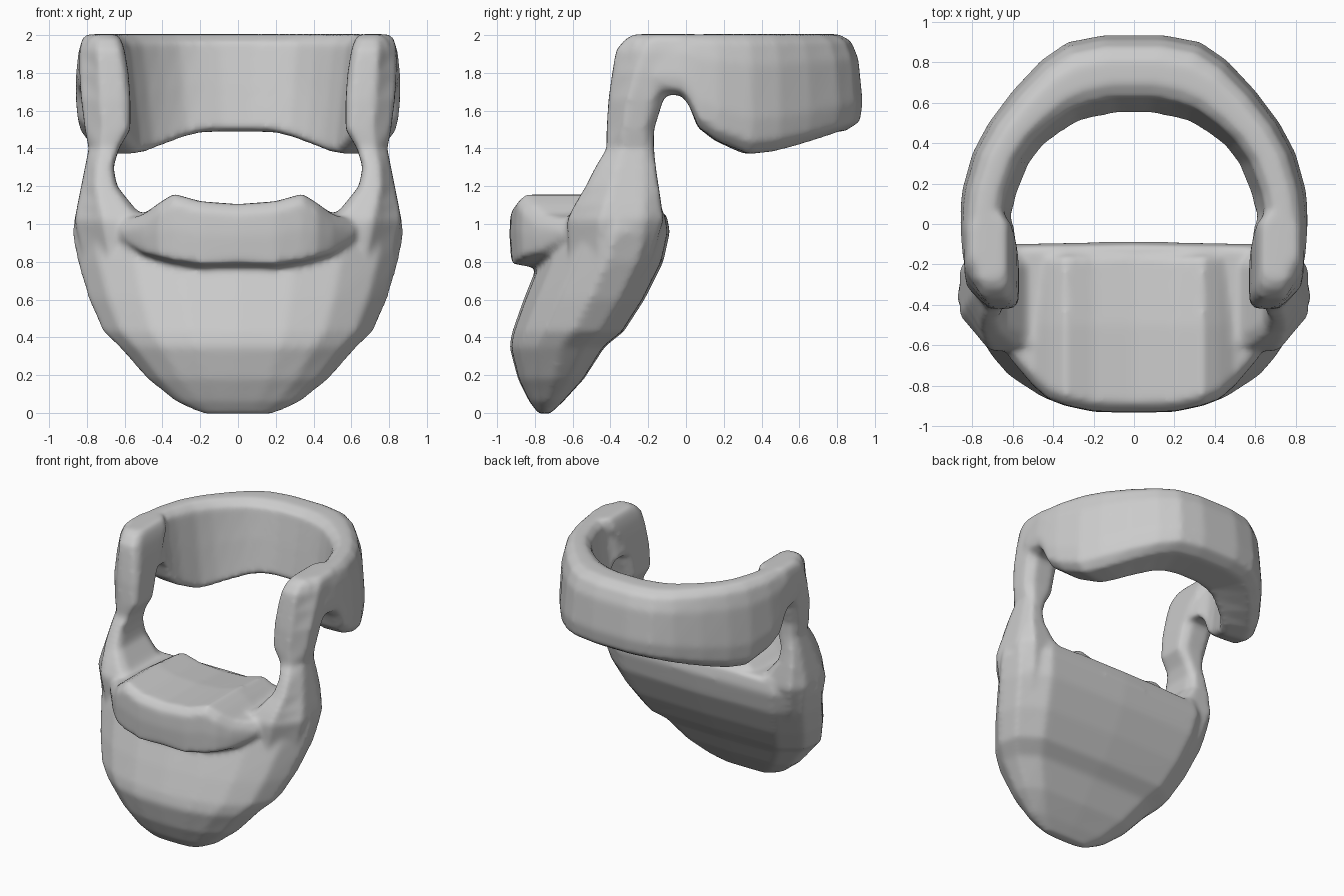
import bpy, bmesh
from math import radians

if "Cube" in bpy.data.objects:
    bpy.data.objects.remove(bpy.data.objects["Cube"])

parts = []


def loft(name, rings):
    """Skin a list of equal-length closed rings and cap both ends."""
    bm = bmesh.new()
    loops = [[bm.verts.new(p) for p in ring] for ring in rings]
    n = len(loops[0])
    for a, b in zip(loops, loops[1:]):
        for i in range(n):
            j = (i + 1) % n
            bm.faces.new((a[i], a[j], b[j], b[i]))
    bm.faces.new(loops[0])
    bm.faces.new(loops[-1])
    bmesh.ops.recalc_face_normals(bm, faces=bm.faces)
    me = bpy.data.meshes.new(name)
    bm.to_mesh(me)
    bm.free()
    ob = bpy.data.objects.new(name, me)
    bpy.context.collection.objects.link(ob)
    parts.append(ob)


def lerp(a, b, t):
    return a + (b - a) * t


# Beard: horizontal slices (z, half width, front y, back y)
half = [(0, 0), (.35, .02), (.64, .11), (.87, .29), (1, .54), (.96, .8), (.74, .98), (0, 1)]
outline = half + [(-u, v) for u, v in reversed(half[1:-1])]
slices = [(-.005, .19, -.78, -.72), (.06, .33, -.83, -.65), (.18, .48, -.89, -.54),
          (.35, .63, -.935, -.43), (.43, .715, -.92, -.33), (.6, .79, -.86, -.22),
          (.8, .85, -.78, -.12), (.96, .88, -.71, -.085), (1.06, .86, -.65, -.105)]
loft("beard", [[(u * w, lerp(f, b, v), z) for u, v in outline] for z, w, f, b in slices])

# Moustache with its flat top running back: slices along x (x, front y, bottom z, top z)
cuts = [(.62, -.66, .9, 1.02), (.5, -.80, .83, 1.05), (.42, -.87, .81, 1.11),
        (.34, -.90, .79, 1.16), (.2, -.93, .77, 1.12), (0, -.935, .775, 1.105)]
cuts = [(-x, f, b, t) for x, f, b, t in cuts] + list(reversed(cuts[:-1]))
loft("moustache", [[(x, -.45, b), (x, f + .12, b), (x, f + .01, b + .02),
                    (x, f, lerp(b, t, .5)), (x, f + .005, t - .05), (x, f + .05, t),
                    (x, -.5, t), (x, -.17, t - .03), (x, -.10, .98), (x, -.2, .85)]
                   for x, f, b, t in cuts])

# Sideburns: slices going up (z, inner x, outer x, front y, back y)
octagon = [(0, .12), (.12, 0), (.6, 0), (1, .35), (1, .8), (.8, 1), (.2, 1), (0, .85)]
steps = [(.6, .45, .72, -.52, -.3), (.82, .46, .82, -.62, -.18), (1.02, .49, .865, -.63, -.12),
         (1.1, .56, .85, -.59, -.13), (1.2, .64, .83, -.53, -.145), (1.3, .66, .81, -.48, -.16),
         (1.4, .63, .79, -.42, -.17), (1.5, .57, .81, -.42, -.17), (1.66, .57, .83, -.41, -.12),
         (1.8, .58, .84, -.39, -.03), (1.92, .6, .84, -.37, .06), (1.98, .62, .825, -.32, .06),
         (2.005, .64, .80, -.26, .05)]
for side, label in ((1, "right"), (-1, "left")):
    loft("sideburn_" + label, [[(side * lerp(i, o, u), lerp(f, b, v), z) for u, v in octagon]
                               for z, i, o, f, b in steps])

# Back hair band: stations from side to back (outer x, y, inner x, y, bottom z)
section = [(.1, 0), (.75, 0), (.96, .1), (1, .3), (.94, .75), (.84, .93), (.67, 1),
           (.38, 1), (.2, .92), (.1, .5), (0, .04)]
stations = [(.82, -.28, .59, -.28, 1.7), (.85, -.15, .57, -.15, 1.69), (.86, -.02, .59, -.02, 1.68),
            (.86, .02, .6, .02, 1.62), (.86, .07, .6, .06, 1.51), (.85, .17, .58, .15, 1.44),
            (.80, .35, .52, .3, 1.37), (.72, .50, .45, .39, 1.385), (.6, .66, .37, .45, 1.42),
            (.46, .81, .27, .51, 1.46), (.33, .9, .18, .53, 1.485), (.15, .935, .08, .55, 1.49)]
stations += [(-a, b, -c, d, z) for a, b, c, d, z in reversed(stations)]
loft("hair_band", [[(lerp(ix, ox, u), lerp(iy, oy, u), lerp(z, 2.005, v)) for u, v in section]
                   for ox, oy, ix, iy, z in stations])

# Fuse all parts into one skin and soften the joins
bpy.ops.object.select_all(action='DESELECT')
for ob in parts:
    ob.select_set(True)
bpy.context.view_layer.objects.active = parts[0]
bpy.ops.object.join()
hair = bpy.context.view_layer.objects.active
hair.name = "beard_and_hair"
fuse = hair.modifiers.new("fuse", 'REMESH')
fuse.mode = 'VOXEL'
fuse.voxel_size = .018
fuse.use_smooth_shade = True
soften = hair.modifiers.new("soften", 'SMOOTH')
soften.factor = .5
soften.iterations = 8
for name in ("fuse", "soften"):
    bpy.ops.object.modifier_apply(modifier=name)
bpy.ops.object.shade_smooth_by_angle(angle=radians(50))
